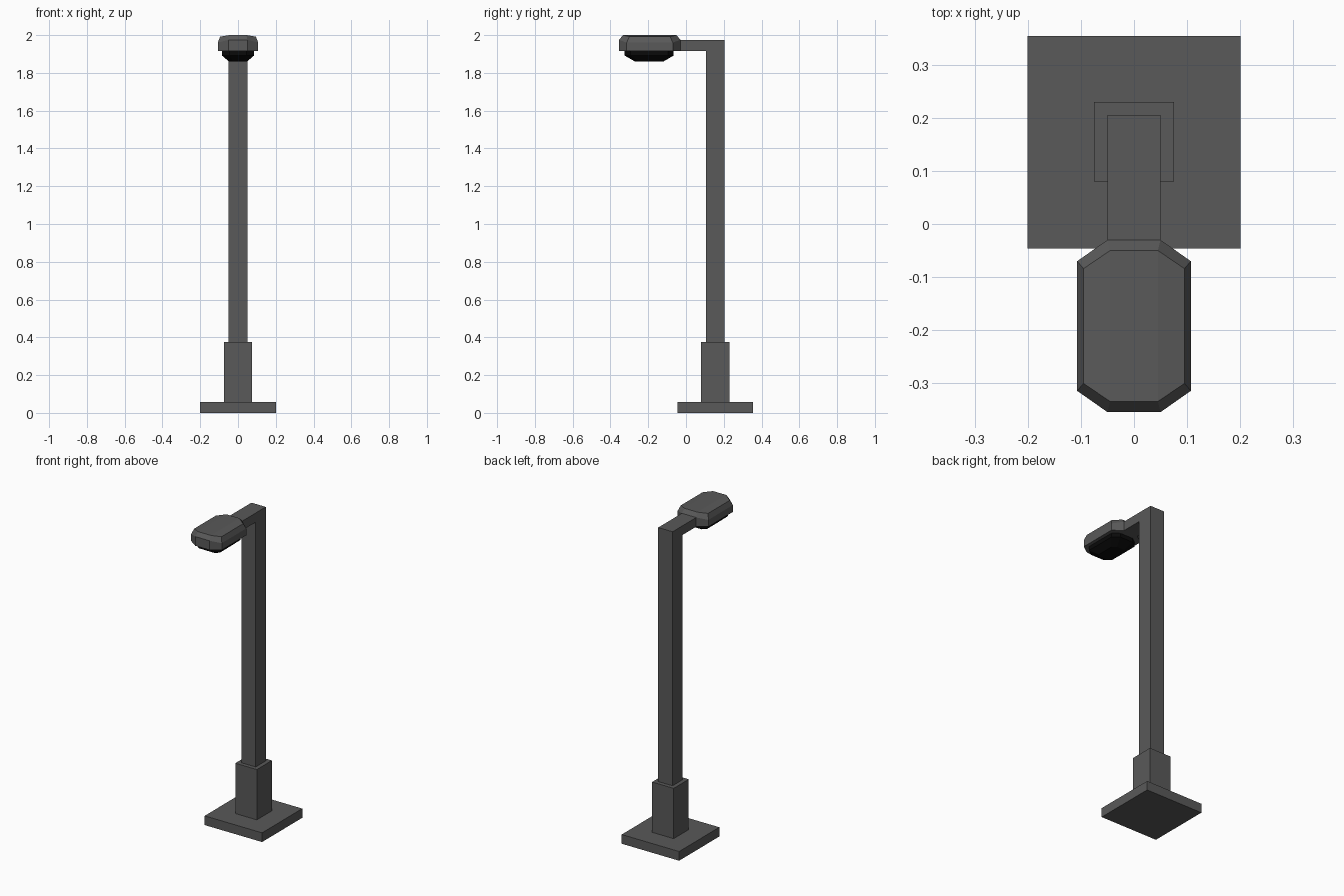
import bpy, bmesh

if "Cube" in bpy.data.objects:
    bpy.data.objects.remove(bpy.data.objects["Cube"])

def material(name, v):
    m = bpy.data.materials.new(name)
    m.diffuse_color = (v, v, v, 1)
    m.use_nodes = True
    m.node_tree.nodes["Principled BSDF"].inputs["Base Color"].default_value = m.diffuse_color
    return m

METAL = material("dark_metal", 0.1)
BLACK = material("black_lens", 0.003)

def make(name, bm, mat):
    bmesh.ops.recalc_face_normals(bm, faces=bm.faces)
    me = bpy.data.meshes.new(name)
    bm.to_mesh(me)
    bm.free()
    me.materials.append(mat)
    ob = bpy.data.objects.new(name, me)
    bpy.context.collection.objects.link(ob)
    return ob

def box(name, half, y, z0, z1):
    bm = bmesh.new()
    bmesh.ops.create_cube(bm, size=1)
    for v in bm.verts:
        v.co.x *= 2 * half
        v.co.y = v.co.y * 2 * half + y
        v.co.z = z1 if v.co.z > 0 else z0
    make(name, bm, METAL)

def octagon(bm, w, w_end, l, l_side, y, z_end, z_side):
    # flat ends at +-l (half width w_end), flat sides at +-w (half length l_side)
    pts = [(w_end, -l, z_end), (w, -l_side, z_side), (w, l_side, z_side), (w_end, l, z_end)]
    pts += [(-a, b, c) for a, b, c in reversed(pts)]
    return [bm.verts.new((a, b + y, c)) for a, b, c in pts]

def loft(name, rings, y, mat):
    bm = bmesh.new()
    loops = [octagon(bm, *r[:4], y, *r[4:]) for r in rings]
    for a, b in zip(loops, loops[1:]):
        for i in range(8):
            j = (i + 1) % 8
            bm.faces.new((a[i], a[j], b[j], b[i]))
    bm.faces.new(loops[0])
    # closing face split into a flat centre and two sloping sides
    t = loops[-1]
    for ids in ((0, 1, 2, 3), (4, 5, 6, 7), (0, 3, 4, 7)):
        bm.faces.new([t[i] for i in ids])
    make(name, bm, mat)

# base and sleeve
box("base_plate", 0.2, 0.154, 0, 0.058)
box("pole_sleeve", 0.075, 0.155, 0.05, 0.375)

# pole and arm: one L-shaped profile extruded sideways
bm = bmesh.new()
profile = [(0.105, 0.3), (0.205, 0.3), (0.205, 1.975), (-0.05, 1.975), (-0.05, 1.917), (0.105, 1.917)]
face = bm.faces.new([bm.verts.new((-0.05, y, z)) for y, z in profile])
ext = bmesh.ops.extrude_face_region(bm, geom=[face])
bmesh.ops.translate(bm, vec=(0.1, 0, 0), verts=[g for g in ext["geom"] if isinstance(g, bmesh.types.BMVert)])
make("pole_and_arm", bm, METAL)

# lamp head: octagonal housing with a bevelled top, lens below
loft("lamp_housing", [
    (0.107, 0.05, 0.162, 0.122, 1.917, 1.917),
    (0.107, 0.05, 0.162, 0.122, 1.975, 1.96),
    (0.095, 0.045, 0.142, 0.108, 2.0, 1.992)], -0.192, METAL)
loft("lamp_lens", [
    (0.085, 0.045, 0.13, 0.1, 1.92, 1.92),
    (0.085, 0.045, 0.13, 0.1, 1.892, 1.892),
    (0.048, 0.025, 0.075, 0.055, 1.86, 1.86)], -0.195, BLACK)
